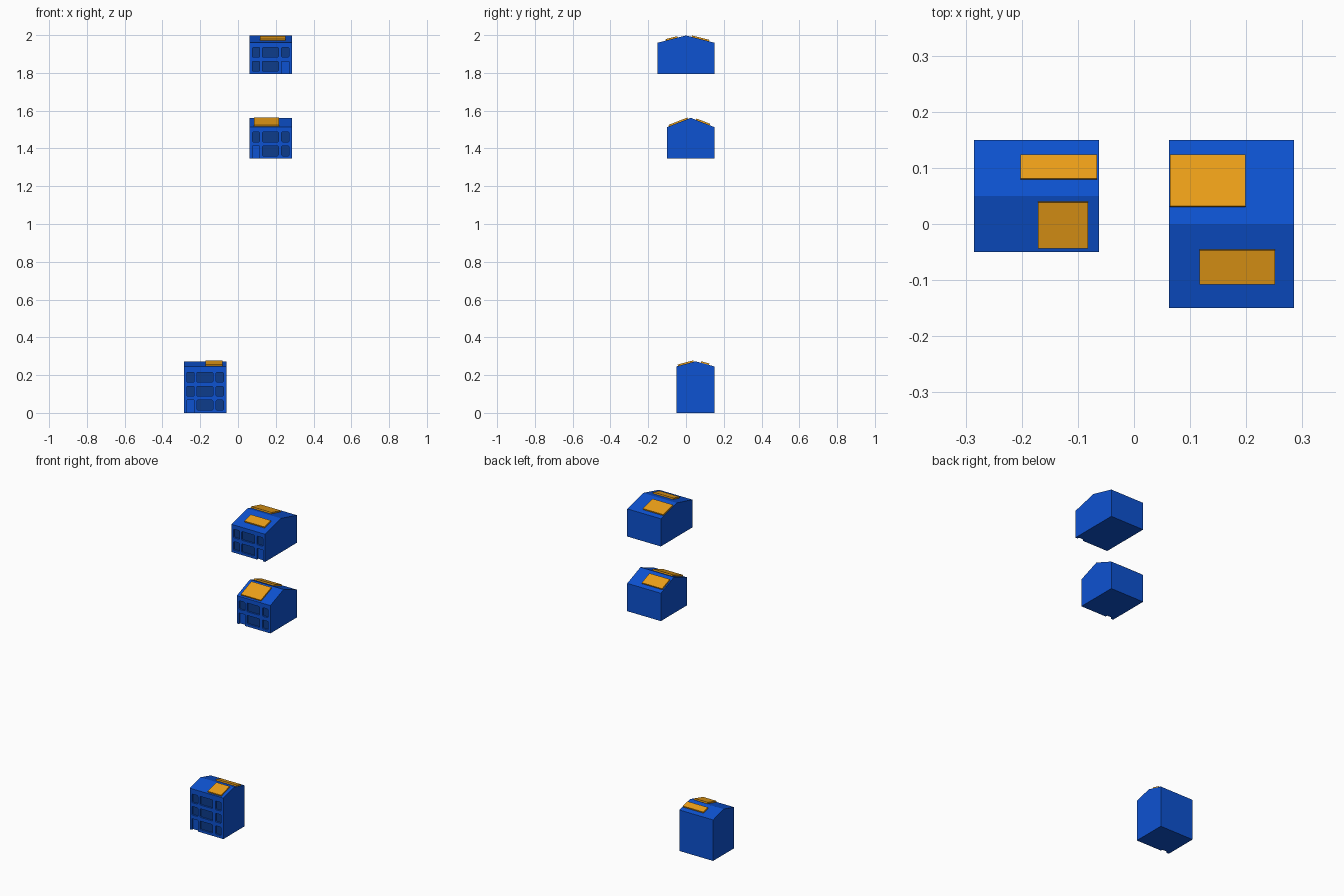
import bpy, bmesh, math
from mathutils import Vector

if "Cube" in bpy.data.objects:
    bpy.data.objects.remove(bpy.data.objects["Cube"])


def material(name, color):
    m = bpy.data.materials.new(name)
    m.diffuse_color = (*color, 1)
    m.use_nodes = True
    m.node_tree.nodes["Principled BSDF"].inputs["Base Color"].default_value = m.diffuse_color
    return m


BLUE = material("wall_blue", (0.004, 0.085, 0.64))
DARK = material("window_blue", (0.004, 0.045, 0.26))
GOLD = material("panel_gold", (0.85, 0.35, 0.009))
WIDTH, FLOOR, DEPTH = 0.223, 0.074, 0.012


def prism(name, profile, offset, mat):
    """Extrude a closed 3D profile along an offset vector."""
    bm = bmesh.new()
    face = bm.faces.new([bm.verts.new(p) for p in profile])
    ext = bmesh.ops.extrude_face_region(bm, geom=[face])["geom"]
    moved = [v for v in ext if isinstance(v, bmesh.types.BMVert)]
    bmesh.ops.translate(bm, verts=moved, vec=Vector(offset))
    bmesh.ops.recalc_face_normals(bm, faces=bm.faces)
    mesh = bpy.data.meshes.new(name)
    bm.to_mesh(mesh)
    bm.free()
    mesh.materials.append(mat)
    ob = bpy.data.objects.new(name, mesh)
    bpy.context.collection.objects.link(ob)
    return ob


def chamfered(x0, x1, z0, z1, y, c=0.004):
    """Rectangle facing the front with cut corners."""
    pts = [(x0 + c, z0), (x1 - c, z0), (x1, z0 + c), (x1, z1 - c),
           (x1 - c, z1), (x0 + c, z1), (x0, z1 - c), (x0, z0 + c)]
    return [(x, y, z) for x, z in pts]


def cut(body, cutter):
    mod = body.modifiers.new("opening", 'BOOLEAN')
    mod.operation = 'DIFFERENCE'
    mod.solver = 'EXACT'
    mod.object = cutter
    bpy.context.view_layer.objects.active = body
    bpy.ops.object.modifier_apply(modifier=mod.name)
    bpy.data.objects.remove(cutter)


def house(tag, x0, y0, z0, eave, ridge, floors, door_column, panels):
    y1 = 0.15
    mid = (y0 + y1) / 2
    # Gabled body
    body = prism(tag + "_house_body",
                 [(x0, y0, z0), (x0, y1, z0), (x0, y1, eave), (x0, mid, ridge), (x0, y0, eave)],
                 (WIDTH, 0, 0), BLUE)
    # Front windows and the door recess
    columns = [(0.014, 0.053), (0.067, 0.152), (0.169, 0.208)]
    for f in range(floors):
        for c, (a, b) in enumerate(columns):
            low = z0 + 0.015 + f * FLOOR
            if f == 0 and c == door_column:
                y = y0 - 0.01
                cutter = prism("door_cutter",
                               [(x0 + a, y, z0 - 0.01), (x0 + b, y, z0 - 0.01),
                                (x0 + b, y, z0 + 0.067), (x0 + a, y, z0 + 0.067)],
                               (0, DEPTH + 0.01, 0), BLUE)
            else:
                cutter = prism("window_cutter",
                               chamfered(x0 + a, x0 + b, low, low + 0.052, y0 - 0.01),
                               (0, DEPTH + 0.01, 0), BLUE)
                prism(f"{tag}_window_{f}_{c}",
                      chamfered(x0 + a, x0 + b, low, low + 0.052, y0 + DEPTH - 0.002),
                      (0, 0.004, 0), DARK)
            cut(body, cutter)
    # Solar panels lying on the two roof slopes
    slope = (ridge - eave) / (y1 - mid)
    for i, (xa, xb, ya, yb) in enumerate(panels):
        side = 1 if ya + yb > 2 * mid else -1
        normal = Vector((0, side * slope, 1)).normalized()

        def roof(x, y):
            return (x, y, ridge - slope * abs(y - mid))
        prism(f"{tag}_solar_panel_{i}",
              [roof(xa, ya), roof(xb, ya), roof(xb, yb), roof(xa, yb)],
              normal * 0.008, GOLD)


house("upper", 0.062, -0.15, 1.794, 1.96, 1.998, 2, 2,
      [(0.064, 0.199, 0.030, 0.122), (0.117, 0.251, -0.106, -0.045)])
house("middle", 0.062, -0.10, 1.346, 1.513, 1.562, 2, 0,
      [(0.069, 0.204, 0.052, 0.125), (0.084, 0.217, -0.09, 0.010)])
house("lower", -0.285, -0.05, 0.0, 0.246, 0.273, 3, 0,
      [(-0.202, -0.066, 0.079, 0.122), (-0.171, -0.082, -0.042, 0.040)])
